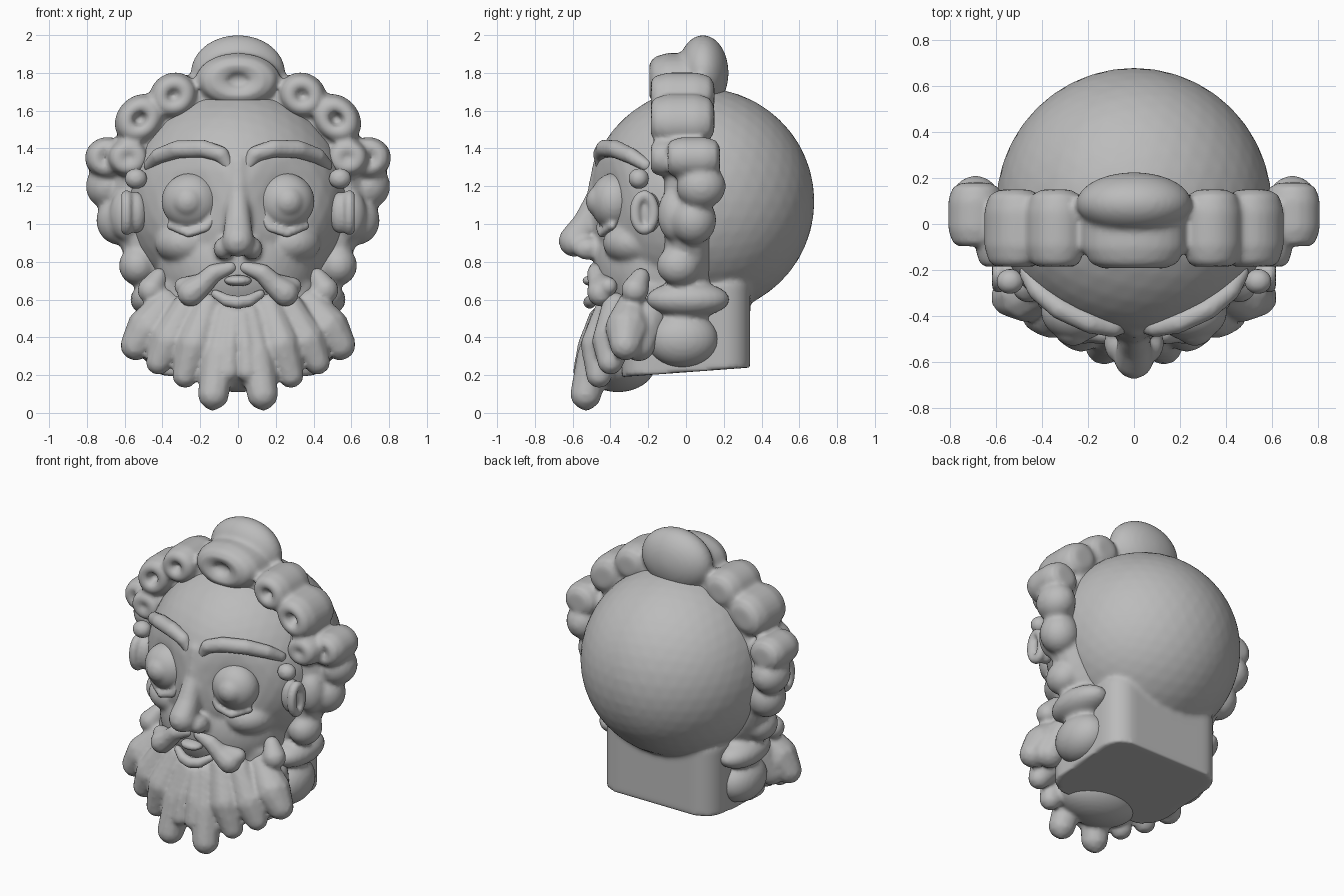
import bpy, bmesh, math
from mathutils import Vector, Matrix

if "Cube" in bpy.data.objects:
    bpy.data.objects.remove(bpy.data.objects["Cube"], do_unlink=True)

stone = bpy.data.materials.new("grey_stone")
stone.use_nodes = True
GREY = (0.5, 0.5, 0.5, 1)
stone.diffuse_color = GREY
stone.node_tree.nodes["Principled BSDF"].inputs["Base Color"].default_value = GREY


def blob(bm, loc, size, tilt=0):
    """Ellipsoid with radii size, rolled about the y axis."""
    m = Matrix.Translation(loc) @ Matrix.Rotation(tilt, 4, 'Y') @ Matrix.Diagonal((*size, 1))
    return bmesh.ops.create_icosphere(bm, subdivisions=4, radius=1, matrix=m)["verts"]


def strand(bm, points, side=1, steps=10):
    """Tapered strand: overlapping balls along (x, y, z, radius) points."""
    for a, b in zip(points, points[1:]):
        for i in range(steps + 1):
            x, y, z, r = Vector(a).lerp(Vector(b), i / steps)
            m = Matrix.Translation((side * x, y, z)) @ Matrix.Scale(r, 4)
            bmesh.ops.create_icosphere(bm, subdivisions=2, radius=1, matrix=m)


def curl(bm, loc, size, tilt=0, dimple=0.4):
    """Rounded drum along y with a dimple in its front."""
    prof = [(0, dimple - 1), (.15, dimple - 1), (.35, -.95), (.6, -1), (.85, -.85), (1, -.45),
            (1, .45), (.85, .85), (.5, 1), (0, 1)]
    vs = [bm.verts.new((r, y, 0)) for r, y in prof]
    es = [bm.edges.new(p) for p in zip(vs, vs[1:])]
    out = bmesh.ops.spin(bm, geom=vs + es, cent=(0, 0, 0), axis=(0, 1, 0),
                         angle=2 * math.pi, steps=24, use_merge=True)
    new = list({v for f in bm.faces if not f.tag for v in f.verts})
    bmesh.ops.remove_doubles(bm, verts=new, dist=0.0001)
    faces = [f for f in bm.faces if not f.tag]
    verts = list({v for f in faces for v in f.verts})
    bmesh.ops.recalc_face_normals(bm, faces=faces)
    m = Matrix.Translation(loc) @ Matrix.Rotation(tilt, 4, 'Y') @ Matrix.Diagonal((*size, 1))
    bmesh.ops.transform(bm, matrix=m, verts=verts)


def torus(bm, loc, rx, rz, minor, axis='Y'):
    """Elliptical ring facing along y, or along x."""
    n, k = 48, 12
    grid = []
    for i in range(n):
        a = 2 * math.pi * i / n
        row = []
        for j in range(k):
            b = 2 * math.pi * j / k
            u, w = math.cos(a) * (rx + minor * math.cos(b)), math.sin(a) * (rz + minor * math.cos(b))
            d = minor * math.sin(b)
            p = (u, d, w) if axis == 'Y' else (d, u, w)
            row.append(bm.verts.new(Vector(loc) + Vector(p)))
        grid.append(row)
    fs = [bm.faces.new((grid[i][j], grid[(i + 1) % n][j], grid[(i + 1) % n][(j + 1) % k],
                        grid[i][(j + 1) % k])) for i in range(n) for j in range(k)]
    bmesh.ops.recalc_face_normals(bm, faces=fs)


def seal(bm):
    """Mark finished faces so that the next curl leaves them alone."""
    for f in bm.faces:
        f.tag = True


def finish(bm, name, voxel=0.016, smooth=4):
    """Fuse the pieces of one part into a soft sculpted surface."""
    me = bpy.data.meshes.new(name)
    bm.to_mesh(me)
    bm.free()
    me.materials.append(stone)
    ob = bpy.data.objects.new(name, me)
    bpy.context.collection.objects.link(ob)
    rm = ob.modifiers.new("fuse", 'REMESH')
    rm.mode, rm.voxel_size, rm.use_smooth_shade = 'VOXEL', voxel, True
    sm = ob.modifiers.new("soften", 'SMOOTH')
    sm.factor, sm.iterations = 0.5, smooth


SIDES = (1, -1)

# Head: skull with eye sockets, jaw, neck and nose
bm = bmesh.new()
for v in blob(bm, (0, .08, 1.12), (.6, .6, .6)):
    for s in SIDES:
        d = (v.co - Vector((s * .25, -.44, 1.13))).length
        v.co.y += .07 * math.exp(-(d / .17) ** 2)
blob(bm, (0, -.12, .78), (.43, .37, .38))
neck = bmesh.ops.create_cube(bm, size=1, matrix=Matrix.Translation((0, 0, .46))
                             @ Matrix.Diagonal((.84, .68, .44, 1)))["verts"]
for v in neck:
    if v.co.z < .4 and v.co.y < 0:
        v.co.z -= .05
bmesh.ops.bevel(bm, geom=[e for e in bm.edges if all(v in neck for v in e.verts)
                          and abs(e.verts[0].co.z - e.verts[1].co.z) > .3],
                offset=.14, segments=5, affect='EDGES', profile=.5)
strand(bm, [(0, -.44, 1.32, .055), (0, -.47, 1.14, .06), (0, -.53, 1.0, .075), (0, -.59, .91, .088)])
for s in SIDES:
    blob(bm, (s * .075, -.52, .87), (.055, .08, .06))
    blob(bm, (s * .27, -.27, .9), (.17, .17, .12))
finish(bm, "head")

# Eyes: eyeball, raised iris and lower lid
bm = bmesh.new()
for s in SIDES:
    blob(bm, (s * .25, -.38, 1.12), (.155, .13, .15))
    blob(bm, (s * .265, -.44, 1.12), (.09, .09, .09))
    strand(bm, [(.11, -.44, 1.06, .022), (.17, -.455, .98, .024), (.26, -.445, .95, .024),
                (.36, -.39, .99, .022)], s)
finish(bm, "eyes", .012, 3)

# Brows
bm = bmesh.new()
for s in SIDES:
    strand(bm, [(.045, -.45, 1.3, .03), (.09, -.45, 1.37, .045), (.19, -.43, 1.4, .05),
                (.32, -.37, 1.395, .05), (.42, -.29, 1.36, .045), (.47, -.21, 1.31, .035)], s)
finish(bm, "brows", .014)

# Ears: rim, inner bowl, lobe and the small curl above
bm = bmesh.new()
for s in SIDES:
    blob(bm, (s * .54, -.2, 1.06), (.06, .07, .11))
    torus(bm, (s * .59, -.22, 1.06), .05, .09, .03, 'X')
    blob(bm, (s * .54, -.25, 1.24), (.06, .055, .055))
finish(bm, "ears", .012, 3)

# Hair: a band over the head with dimpled curls, then locks down the sides
bm = bmesh.new()
torus(bm, (0, .01, 1.12), .54, .53, .13)
blob(bm, (0, .09, 1.8), (.25, .135, .2))
seal(bm)
curl(bm, (0, -.03, 1.76), (.225, .165, .145), 0, .3)
for s in SIDES:
    for x, y, z, rx, ry, rz, tilt, dimple in (
            (.34, -.02, 1.68, .13, .17, .12, .5, .3), (.52, -.02, 1.555, .145, .17, .12, .8, .45),
            (.58, -.06, 1.35, .11, .13, .1, 0, .15), (.69, .04, 1.35, .12, .14, .11, 0, .15)):
        seal(bm)
        curl(bm, (s * x, y, z), (rx, ry, rz), s * tilt, dimple)
    blob(bm, (s * .69, .08, 1.2), (.115, .13, .12))
    blob(bm, (s * .63, .04, 1.02), (.12, .12, .13))
    blob(bm, (s * .59, -.06, 1.05), (.09, .09, .14))
    blob(bm, (s * .53, -.04, .78), (.1, .115, .105))
    blob(bm, (s * .44, .01, .6), (.13, .22, .095))
    blob(bm, (s * .4, -.02, .39), (.14, .19, .15))
finish(bm, "hair")

# Beard: soft mass and tapered locks fanning out to the tips
bm = bmesh.new()
blob(bm, (0, -.25, .43), (.47, .27, .22))
blob(bm, (0, -.36, .26), (.28, .2, .15))
for s in SIDES:
    strand(bm, [(.06, -.42, .5, .09), (.1, -.48, .3, .1), (.13, -.53, .1, .085), (.135, -.53, .06, .05)], s)
    strand(bm, [(.16, -.4, .56, .08), (.23, -.46, .36, .1), (.28, -.46, .2, .07)], s)
    strand(bm, [(.27, -.37, .56, .08), (.36, -.39, .38, .11), (.42, -.4, .27, .07)], s)
    strand(bm, [(.38, -.28, .58, .08), (.47, -.31, .45, .12), (.54, -.32, .36, .085)], s)
    strand(bm, [(.42, -.24, .72, .05), (.46, -.27, .65, .075)], s)
    strand(bm, [(.02, -.46, .5, .06), (.04, -.53, .36, .045), (.05, -.54, .22, .06)], s)
    strand(bm, [(.4, -.2, .5, .1), (.46, -.25, .36, .09)], s)
finish(bm, "beard", .014, 3)

# Moustache with rolled ends
bm = bmesh.new()
for s in SIDES:
    strand(bm, [(.04, -.475, .77, .035), (.13, -.475, .74, .05), (.19, -.46, .68, .06),
                (.25, -.45, .635, .075)], s)
    strand(bm, [(.19, -.45, .69, .05), (.29, -.41, .67, .05)], s)
finish(bm, "moustache", .013, 3)

# Lips around the open mouth
bm = bmesh.new()
blob(bm, (0, -.49, .7), (.075, .06, .03))
for s in SIDES:
    strand(bm, [(0, -.51, .585, .036), (.06, -.5, .595, .034), (.12, -.47, .63, .025)], s)
finish(bm, "lips", .011, 2)
